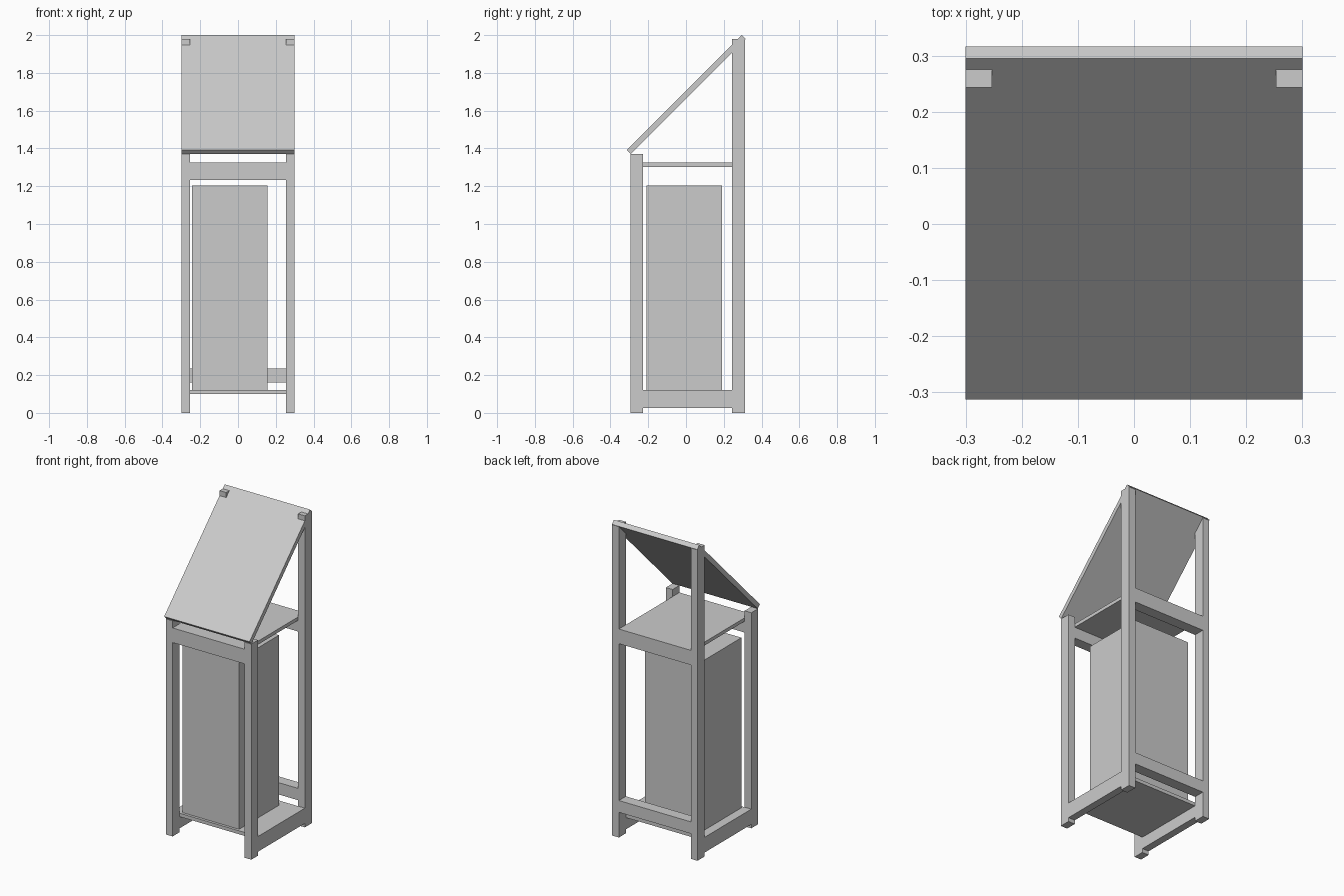
import bpy
import bmesh

if "Cube" in bpy.data.objects:
    bpy.data.objects.remove(bpy.data.objects["Cube"], do_unlink=True)

grey = bpy.data.materials.new("plain_grey")
grey.use_nodes = True
colour = (0.6, 0.6, 0.6, 1)
grey.diffuse_color = colour
grey.node_tree.nodes["Principled BSDF"].inputs["Base Color"].default_value = colour


def prism(name, x0, x1, profile):
    """Extrude a (y, z) profile from x0 to x1."""
    bm = bmesh.new()
    face = bm.faces.new([bm.verts.new((x0, y, z)) for y, z in profile])
    ext = bmesh.ops.extrude_face_region(bm, geom=[face])
    verts = [v for v in ext["geom"] if isinstance(v, bmesh.types.BMVert)]
    bmesh.ops.translate(bm, verts=verts, vec=(x1 - x0, 0, 0))
    bmesh.ops.recalc_face_normals(bm, faces=bm.faces)
    mesh = bpy.data.meshes.new(name)
    bm.to_mesh(mesh)
    bm.free()
    mesh.materials.append(grey)
    obj = bpy.data.objects.new(name, mesh)
    bpy.context.collection.objects.link(obj)
    return obj


def box(name, x, y, z):
    return prism(name, *x, [(y[0], z[0]), (y[1], z[0]), (y[1], z[1]), (y[0], z[1])])


outer, inner = 0.3, 0.253
front = (-0.295, -0.227)
back = (0.243, 0.313)
between_y = (front[1], back[0])
between_x = (-inner, inner)

# Legs and lower side rails
for side, x in (("left", (inner, outer)), ("right", (-outer, -inner))):
    box("front_leg_" + side, x, front, (0, 1.37))
    box("back_leg_" + side, x, back, (0, 1.98))
    box("side_rail_" + side, x, between_y, (0.025, 0.122))

# Cross rails
box("front_upper_rail", between_x, front, (1.232, 1.325))
box("back_upper_rail", between_x, back, (1.232, 1.325))
box("back_lower_rail", between_x, back, (0.16, 0.235))

# Shelves
box("upper_shelf", between_x, between_y, (1.303, 1.325))
box("bottom_shelf", between_x, between_y, (0.1, 0.122))

# Cabinet standing on the bottom shelf
box("cabinet", (-0.243, 0.155), (-0.21, 0.19), (0.122, 1.203))

# Sloping top panel
prism("sloping_panel", -outer, outer,
      [(-0.313, 1.392), (0.295, 2.0), (0.316, 1.979), (-0.292, 1.371)])
